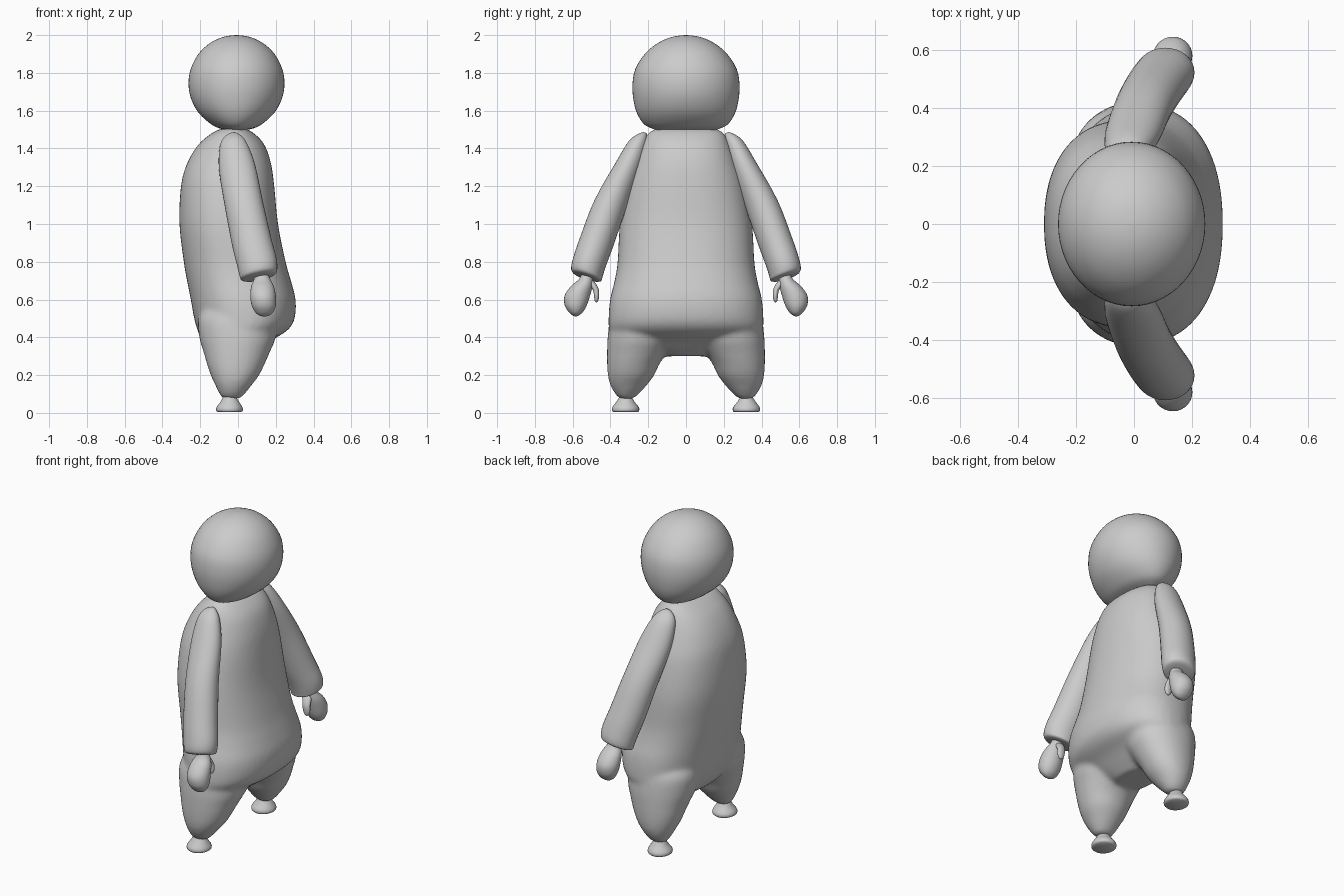
import bpy, bmesh, math

grey = bpy.data.materials.new("soft_grey")
grey.diffuse_color = (0.6, 0.6, 0.6, 1)


def spline(rows, steps):
    """Catmull-Rom interpolation through the cross-section rows."""
    out = []
    for i in range(len(rows) - 1):
        a, b, c, d = rows[max(i - 1, 0)], rows[i], rows[i + 1], rows[min(i + 2, len(rows) - 1)]
        for s in range(steps):
            t = s / steps
            out.append([q + 0.5 * t * (r - p + t * (2 * p - 5 * q + 4 * r - w + t * (3 * (q - r) + w - p)))
                        for p, q, r, w in zip(a, b, c, d)])
    out.append(list(rows[-1]))
    return out


def loft(bm, rows, steps=4, n=40, power=2.0, tilt=(0, 0), side=1):
    """Skin rings given as rows of (z, x_min, x_max, y_min, y_max)."""
    rings = []
    for z, x0, x1, y0, y1 in spline(rows, steps):
        ring = []
        for k in range(n):
            a = 2 * math.pi * k / n
            c, s = math.cos(a), math.sin(a)
            dx = (x1 - x0) / 2 * math.copysign(abs(c) ** (2 / power), c)
            dy = (y1 - y0) / 2 * math.copysign(abs(s) ** (2 / power), s)
            ring.append(bm.verts.new(((x0 + x1) / 2 + dx, side * ((y0 + y1) / 2 + dy),
                                      z + tilt[0] * dx + tilt[1] * dy)))
        rings.append(ring)
    for r, q in zip(rings, rings[1:]):
        for k in range(n):
            j = (k + 1) % n
            bm.faces.new((r[k], r[j], q[j], q[k]))
    bm.faces.new(rings[0])
    bm.faces.new(rings[-1])


def finish(name, bm):
    bmesh.ops.recalc_face_normals(bm, faces=bm.faces)
    me = bpy.data.meshes.new(name)
    bm.to_mesh(me)
    bm.free()
    me.materials.append(grey)
    ob = bpy.data.objects.new(name, me)
    bpy.context.collection.objects.link(ob)
    bpy.ops.object.select_all(action='DESELECT')
    bpy.context.view_layer.objects.active = ob
    ob.select_set(True)
    bpy.ops.object.shade_smooth_by_angle(angle=math.radians(50))
    return ob


# Head: round from the side, wide with a flat chin line from the front
bm = bmesh.new()
widths = [(0, .13), (.03, .18), (.08, .225), (.2, .262), (.35, .28), (.5, .283), (.65, .268),
          (.8, .22), (.9, .163), (.96, .106), (.99, .053), (1, .004)]
head = []
for t, hy in widths:
    hx = max(.254 * 2 * math.sqrt(t * (1 - t)), .004)
    head.append((1.49 + .51 * t, -.008 - hx, -.008 + hx, -hy, hy))
loft(bm, head, steps=3, n=56)
finish("head", bm)

# Torso and trouser legs, fused into one soft skin
bm = bmesh.new()
torso = [(.30, -.10, .08, -.12, .12), (.34, -.16, .13, -.25, .25), (.39, -.195, .19, -.36, .36),
         (.44, -.215, .265, -.405, .405), (.50, -.232, .30, -.41, .41), (.6, -.25, .305, -.402, .402),
         (.7, -.27, .28, -.378, .378), (.8, -.287, .252, -.362, .362), (1.0, -.31, .212, -.35, .35),
         (1.2, -.302, .192, -.315, .315), (1.32, -.27, .175, -.275, .275), (1.42, -.21, .14, -.235, .235),
         (1.48, -.14, .085, -.20, .20), (1.505, -.09, .04, -.16, .16)]
loft(bm, torso, n=56, power=2.25)
leg = [(.075, -.08, .01, .28, .35), (.10, -.098, .035, .25, .375), (.15, -.122, .075, .205, .402),
       (.2, -.145, .112, .168, .414), (.26, -.165, .142, .14, .418), (.32, -.182, .168, .10, .418),
       (.4, -.205, .20, .05, .415), (.5, -.21, .20, .05, .40), (.56, -.17, .16, .1, .36)]
for side in (1, -1):
    loft(bm, leg, side=side, power=2.1)
body = finish("body", bm)
rm = body.modifiers.new("fuse", 'REMESH')
rm.mode = 'VOXEL'
rm.voxel_size = .014
rm.use_smooth_shade = True
sm = body.modifiers.new("soften", 'SMOOTH')
sm.factor = .5
sm.iterations = 8

# Paired parts
arm = [(1.482, -.045, -.015, .208, .228), (1.465, -.075, .01, .203, .258), (1.42, -.097, .045, .205, .305),
       (1.3, -.10, .09, .24, .375), (1.1, -.068, .132, .318, .485), (.9, -.03, .178, .388, .562),
       (.80, -.005, .204, .425, .596), (.745, .008, .208, .442, .608), (.722, .018, .198, .45, .60),
       (.715, .05, .165, .48, .57)]
hand = [(.75, .085, .155, .495, .55), (.71, .085, .17, .492, .565), (.67, .07, .19, .495, .61),
        (.62, .065, .20, .508, .643), (.57, .072, .20, .525, .642), (.535, .09, .187, .545, .622),
        (.517, .11, .167, .565, .602), (.511, .13, .147, .58, .588)]
thumb = [(.705, .10, .15, .495, .525), (.68, .105, .16, .474, .515), (.65, .115, .165, .461, .493),
         (.62, .12, .168, .46, .487), (.595, .128, .162, .464, .484), (.585, .14, .15, .471, .477)]
foot = [(.004, -.105, .015, .255, .385), (.012, -.115, .025, .248, .392), (.03, -.113, .023, .25, .39),
        (.06, -.092, .005, .273, .368), (.085, -.08, -.01, .287, .353), (.11, -.075, -.015, .29, .35)]
for label, side in (("left", 1), ("right", -1)):
    bm = bmesh.new()
    loft(bm, arm, tilt=(.18, .3), side=side, n=32)
    finish(label + "_arm", bm)
    bm = bmesh.new()
    loft(bm, hand, side=side, n=28)
    loft(bm, thumb, side=side, n=16)
    finish(label + "_hand", bm)
    bm = bmesh.new()
    loft(bm, foot, side=side, n=28)
    finish(label + "_foot", bm)
